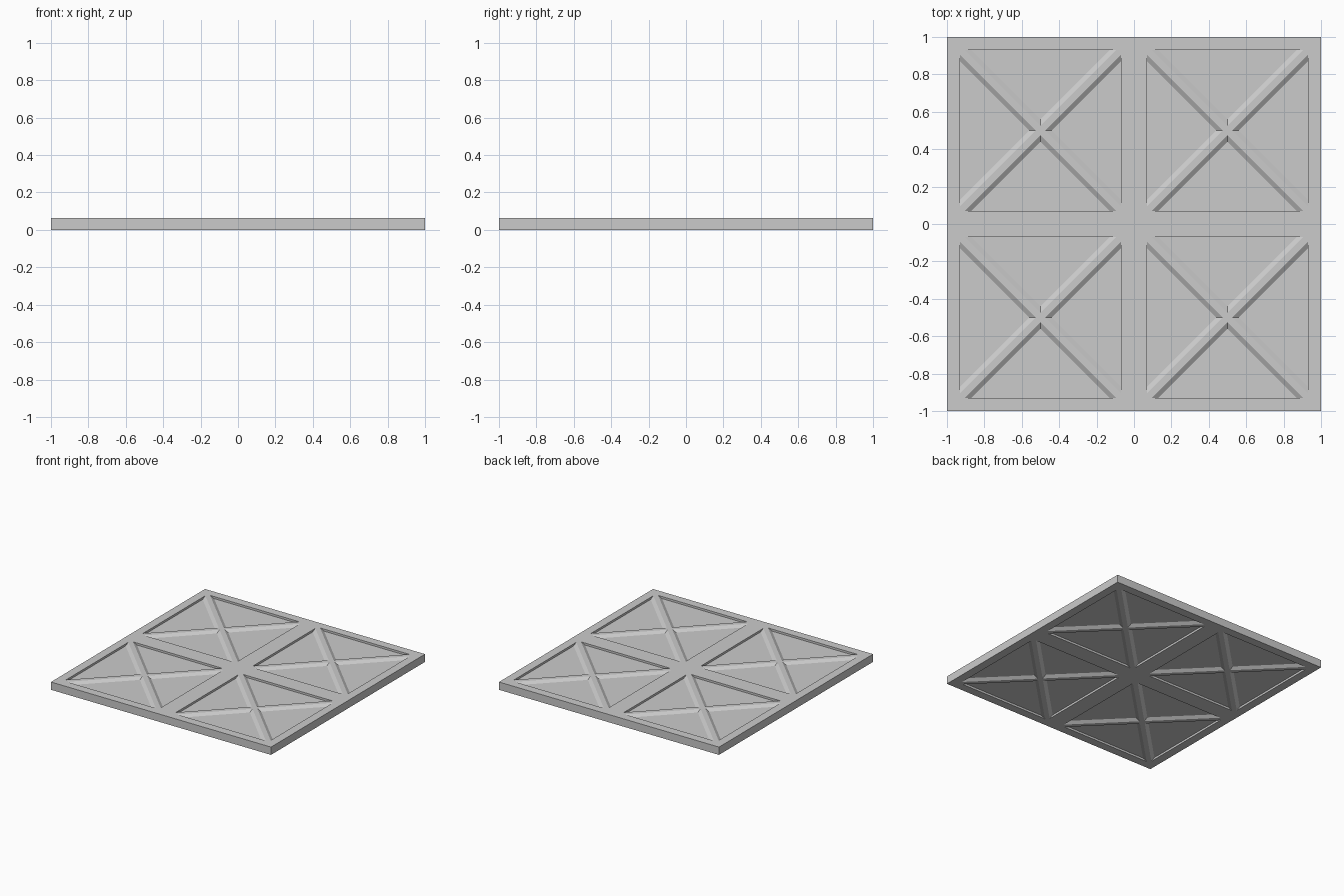
import bpy, bmesh
from mathutils import Vector

if "Cube" in bpy.data.objects:
    bpy.data.objects.remove(bpy.data.objects["Cube"])

HALF = 0.032      # half the plate thickness
FLOOR = 0.015     # recessed panel surface, measured from mid-height
R = 0.43          # half width of a recessed panel


def add_object(name, bm, loc, axes):
    mesh = bpy.data.meshes.new(name)
    bm.to_mesh(mesh)
    bm.free()
    ob = bpy.data.objects.new(name, mesh)
    ob.location = loc
    bpy.context.collection.objects.link(ob)
    mod = ob.modifiers.new("mirror", 'MIRROR')
    mod.use_axis = axes
    mod.merge_threshold = 0.0005
    return ob


# Frame: upper half of borders, crossbars and outer rim, mirrored downwards
bm = bmesh.new()
lines = [-1, -0.93, -0.07, 0.07, 0.93, 1]
for i in range(5):
    for j in range(5):
        if i in (1, 3) and j in (1, 3):
            continue
        x0, x1, y0, y1 = lines[i], lines[i + 1], lines[j], lines[j + 1]
        bm.faces.new([bm.verts.new((x, y, HALF)) for x, y in
                      ((x0, y0), (x1, y0), (x1, y1), (x0, y1))])
corners = [(-1, -1), (1, -1), (1, 1), (-1, 1)]
for (ax, ay), (bx, by) in zip(corners, corners[1:] + corners[:1]):
    bm.faces.new([bm.verts.new(p) for p in
                  ((ax, ay, 0), (bx, by, 0), (bx, by, HALF), (ax, ay, HALF))])
bmesh.ops.remove_doubles(bm, verts=bm.verts[:], dist=0.0001)
add_object("frame", bm, (0, 0, HALF), (False, False, True))


# Braced panel: one quarter with a chamfered diagonal rib, mirrored on all axes
def braced_panel(name, x, y):
    bm = bmesh.new()
    along, across = Vector((0.7071, 0.7071, 0)), Vector((0.7071, -0.7071, 0))
    profile = [(-0.8, FLOOR), (-0.043, FLOOR), (-0.018, HALF),
               (0.018, HALF), (0.043, FLOOR), (0.8, FLOOR)]
    rows = [[bm.verts.new(along * s + across * u + Vector((0, 0, z)))
             for u, z in profile] for s in (-1, 1.5)]
    for k in range(5):
        bm.faces.new((rows[0][k], rows[0][k + 1], rows[1][k + 1], rows[1][k]))
    for co, no in (((0, 0, 0), (-1, 0, 0)), ((0, 0, 0), (0, -1, 0)),
                   ((R, 0, 0), (1, 0, 0)), ((0, R, 0), (0, 1, 0))):
        bmesh.ops.bisect_plane(bm, geom=bm.verts[:] + bm.edges[:] + bm.faces[:],
                               plane_co=co, plane_no=no, clear_outer=True)
    # Recess walls up to the frame surface
    for axis in (0, 1):
        rim = [e for e in bm.edges if e.is_boundary
               and all(abs(v.co[axis] - R) < 1e-4 for v in e.verts)
               and min(v.co.z for v in e.verts) < HALF - 1e-4]
        out = bmesh.ops.extrude_edge_only(bm, edges=rim)["geom"]
        for v in out:
            if isinstance(v, bmesh.types.BMVert):
                v.co.z = HALF
    bmesh.ops.remove_doubles(bm, verts=bm.verts[:], dist=0.0001)
    bm.normal_update()
    for f in bm.faces:
        n = f.normal
        if n.z < -0.01 or (abs(n.z) < 0.01 and n.x + n.y > 0):
            f.normal_flip()
    return add_object(name, bm, (x, y, HALF), (True, True, True))


for i, px in enumerate((-0.5, 0.5)):
    for j, py in enumerate((-0.5, 0.5)):
        braced_panel(f"braced_panel_{i}{j}", px, py)
